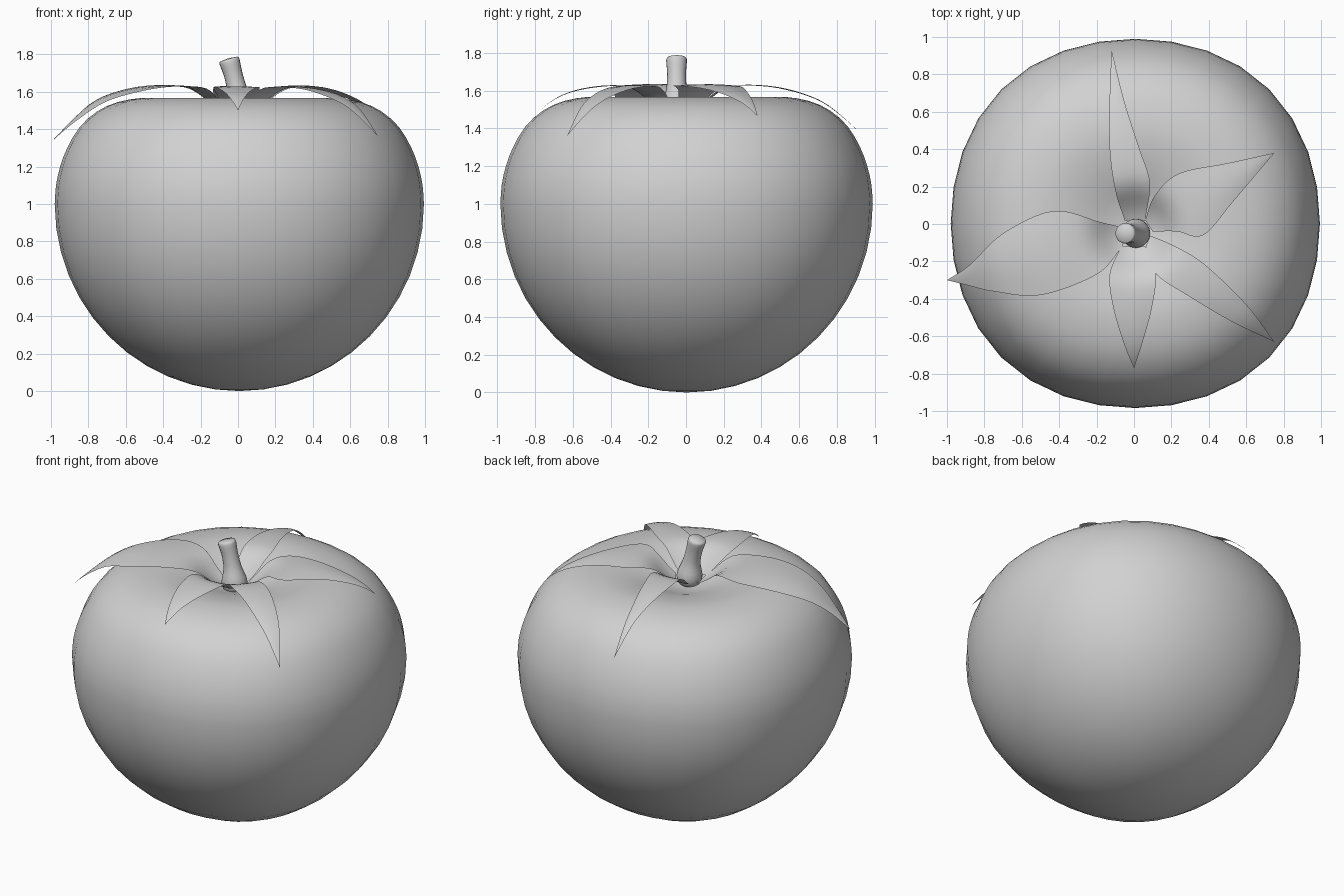
import bpy
import bmesh
from math import sin, cos, pi, hypot
from mathutils import Vector

cube = bpy.data.objects.get("Cube")
if cube:
    bpy.data.objects.remove(cube, do_unlink=True)

grey = bpy.data.materials.new("plain grey")
grey.use_nodes = True
grey.diffuse_color = (0.64, 0.64, 0.64, 1)
grey.node_tree.nodes["Principled BSDF"].inputs["Base Color"].default_value = grey.diffuse_color


def smooth_path(points, steps):
    """Pass a rounded curve through the control points."""
    pts = [Vector(p) for p in points]
    pts = [2 * pts[0] - pts[1]] + pts + [2 * pts[-1] - pts[-2]]
    path = []
    for a, b, c, d in zip(pts, pts[1:], pts[2:], pts[3:]):
        for i in range(steps):
            t = i / steps
            path.append(0.5 * (2 * b + (c - a) * t + (2 * a - 5 * b + 4 * c - d) * t ** 2
                               + (3 * b - a - 3 * c + d) * t ** 3))
    return path + [pts[-2]]


def grid_object(name, rows, closed=False):
    """Skin rows of points into one smooth surface."""
    bm = bmesh.new()
    verts = [[bm.verts.new(p) for p in row] for row in rows]
    for low, high in zip(verts, verts[1:]):
        count = len(low)
        for i in range(count if closed else count - 1):
            j = (i + 1) % count
            bm.faces.new((low[i], low[j], high[j], high[i]))
    bmesh.ops.remove_doubles(bm, verts=bm.verts, dist=0.0005)
    bmesh.ops.recalc_face_normals(bm, faces=bm.faces)
    if not closed and sum(f.normal.z for f in bm.faces) < 0:
        bmesh.ops.reverse_faces(bm, faces=bm.faces)
    mesh = bpy.data.meshes.new(name)
    bm.to_mesh(mesh)
    bm.free()
    mesh.materials.append(grey)
    obj = bpy.data.objects.new(name, mesh)
    bpy.context.collection.objects.link(obj)
    bpy.ops.object.select_all(action="DESELECT")
    obj.select_set(True)
    bpy.context.view_layer.objects.active = obj
    bpy.ops.object.shade_smooth_by_angle(angle=pi / 3)


def ring(centre, radius, sides, tilt=0, squareness=0):
    """Circle of points, optionally tipped sideways or fuller on the diagonals."""
    points = []
    for i in range(sides):
        a = 2 * pi * i / sides
        r = radius * (1 + squareness * sin(2 * a) ** 2)
        points.append(Vector(centre) + r * Vector((cos(a) * cos(tilt), sin(a), cos(a) * sin(tilt))))
    return points


# Fruit body: lathed outline, nearly elliptical below, with a shallow dimple on top
lower = [(0.987 * sin(a), 1 - cos(a)) for a in [pi / 2 * i / 12 for i in range(13)]]
upper = smooth_path([(0.987, 1), (0.98, 1.1), (0.958, 1.2), (0.92, 1.3), (0.855, 1.41),
                     (0.76, 1.495), (0.65, 1.545), (0.52, 1.567), (0.42, 1.563),
                     (0.32, 1.545), (0.22, 1.515), (0.12, 1.48), (0, 1.46)], 2)
body = [ring((0.007, 0.003, z), r, 32, squareness=0.027) for r, z in lower + upper[1:]]
grid_object("fruit_body", body, closed=True)

# Stem: rounded foot, narrow waist and tilted blunt end
stem_path = [(0.01, 1.45, 0.04), (0.01, 1.48, 0.07), (0.008, 1.53, 0.077), (-0.005, 1.61, 0.055),
             (-0.025, 1.69, 0.05), (-0.045, 1.76, 0.055), (-0.05, 1.775, 0.048)]
rings = smooth_path(stem_path, 3)
stem = [ring((x, -0.05, z), r, 20, 0.28 * (z - 1.43) / 0.35) for x, z, r in rings]
stem.append([Vector((-0.051, -0.05, 1.779))] * 20)
grid_object("stem", stem, closed=True)

# Height of the leaves above the ground by distance from the stem
drape = smooth_path([(0, 1.48), (0.08, 1.5), (0.15, 1.54), (0.23, 1.6), (0.32, 1.628),
                     (0.5, 1.625), (0.65, 1.597), (0.78, 1.55), (0.9, 1.465), (1.06, 1.33)], 4)


def drape_height(p):
    r = hypot(p.x, p.y + 0.04)
    for a, b in zip(drape, drape[1:]):
        if r <= b.x:
            return a.y + (b.y - a.y) * (r - a.x) / (b.x - a.x)
    return drape[-1].y


def leaf(name, tip, tip_height, one_edge, other_edge, across=6):
    """Slightly arched blade stretched between two edges that meet at the tip."""
    edges = [smooth_path(edge + [tip], 6) for edge in (one_edge, other_edge)]
    droop = tip_height - drape_height(Vector(tip))
    rows = []
    for n, (a, b) in enumerate(zip(*edges)):
        t = n / (len(edges[0]) - 1)
        row = []
        for i in range(across + 1):
            p = a.lerp(b, i / across)
            arch = 0.05 * (a - b).length * sin(pi * i / across)
            row.append((p.x, p.y, drape_height(p) + droop * t ** 3 + arch * t))
        rows.append(row)
    grid_object(name, rows)


leaf("leaf_right", (-1, -0.3), 1.33,
     [(-0.05, -0.02), (-0.18, 0.01), (-0.43, 0.07), (-0.7, -0.05), (-0.88, -0.22)],
     [(-0.06, -0.12), (-0.2, -0.27), (-0.5, -0.38), (-0.75, -0.36), (-0.9, -0.325)])
leaf("leaf_back", (-0.12, 0.93), 1.37,
     [(-0.05, 0.02), (-0.1, 0.18), (-0.13, 0.4), (-0.13, 0.68)],
     [(0.06, 0.02), (0.085, 0.22), (0.03, 0.4), (-0.05, 0.65)])
leaf("leaf_back_left", (0.75, 0.38), 1.465,
     [(0.06, 0.02), (0.11, 0.15), (0.24, 0.27), (0.5, 0.325)],
     [(0.1, -0.04), (0.23, -0.04), (0.37, -0.06), (0.53, 0.12)])
leaf("leaf_front_left", (0.75, -0.63), 1.36,
     [(0.08, -0.06), (0.2, -0.11), (0.37, -0.21), (0.6, -0.43)],
     [(0.06, -0.14), (0.12, -0.27), (0.3, -0.39), (0.52, -0.52)])
leaf("leaf_front", (0, -0.77), 1.5,
     [(-0.07, -0.12), (-0.13, -0.27), (-0.11, -0.45), (-0.05, -0.65)],
     [(0.06, -0.12), (0.115, -0.27), (0.095, -0.45), (0.04, -0.65)])
